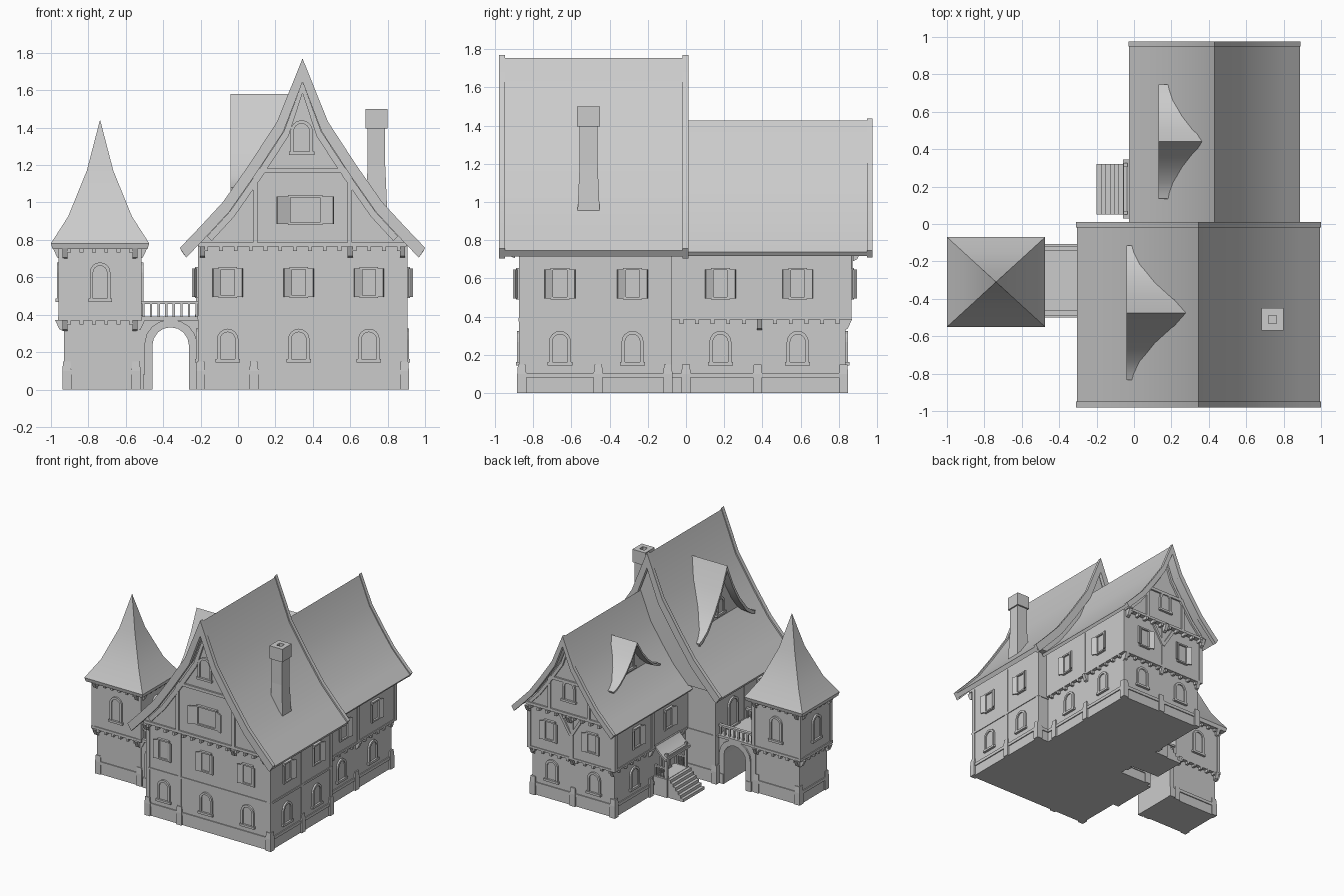
import bpy, bmesh
from math import pi, sin, cos, radians
from mathutils import Matrix, Vector

if "Cube" in bpy.data.objects:
    bpy.data.objects.remove(bpy.data.objects["Cube"])

I = Matrix.Identity(4)

def frame(x, y, deg):
    """Wall frame: local x along wall, local -y outward (0 = front, 90 = right, 180 = back, 270 = left)."""
    return Matrix.Translation((x, y, 0)) @ Matrix.Rotation(radians(deg), 4, 'Z')

def loft(bm, rings, M=I):
    """Rectangular rings (cx, cy, hx, hy, z) joined bottom to top."""
    rows = [[bm.verts.new(M @ Vector((cx + sx * hx, cy + sy * hy, z)))
             for sx, sy in ((-1, -1), (1, -1), (1, 1), (-1, 1))] for cx, cy, hx, hy, z in rings]
    bm.faces.new(rows[0][::-1])
    bm.faces.new(rows[-1])
    for a, b in zip(rows, rows[1:]):
        for i in range(4):
            j = (i + 1) % 4
            bm.faces.new((a[i], a[j], b[j], b[i]))

def box(bm, x0, x1, y0, y1, z0, z1, M=I):
    r = ((x0 + x1) / 2, (y0 + y1) / 2, (x1 - x0) / 2, (y1 - y0) / 2)
    loft(bm, [(*r, z0), (*r, z1)], M)

def prism(bm, pts, a, b, M=I):
    """Polygon in x,z extruded along y."""
    A = [bm.verts.new(M @ Vector((x, a, z))) for x, z in pts]
    B = [bm.verts.new(M @ Vector((x, b, z))) for x, z in pts]
    bm.faces.new(A)
    bm.faces.new(B[::-1])
    for i in range(len(pts)):
        j = (i + 1) % len(pts)
        bm.faces.new((A[i], B[i], B[j], A[j]))

def strip(bm, outer, inner, a, b, M=I):
    """Band between two x,z lines, extruded along y."""
    rows = [[bm.verts.new(M @ Vector(p)) for p in ((o[0], a, o[1]), (o[0], b, o[1]), (i[0], b, i[1]), (i[0], a, i[1]))]
            for o, i in zip(outer, inner)]
    bm.faces.new(rows[0])
    bm.faces.new(rows[-1][::-1])
    for r, s in zip(rows, rows[1:]):
        for k in range(4):
            l = (k + 1) % 4
            bm.faces.new((r[k], s[k], s[l], r[l]))

def beam(bm, p, q, w, a, b, M=I):
    p, q = Vector(p), Vector(q)
    n = (q - p).normalized().orthogonal() * w / 2
    prism(bm, [p + n, q + n, q - n, p - n], a, b, M)

def make(name, fill, smooth=False):
    bm = bmesh.new()
    fill(bm)
    bmesh.ops.recalc_face_normals(bm, faces=bm.faces)
    me = bpy.data.meshes.new(name)
    bm.to_mesh(me)
    bm.free()
    ob = bpy.data.objects.new(name, me)
    bpy.context.collection.objects.link(ob)
    if smooth:
        bpy.context.view_layer.objects.active = ob
        ob.select_set(True)
        bpy.ops.object.shade_smooth_by_angle(angle=radians(30))
        ob.select_set(False)

def arch(h, z0, z1, rise, n=8):
    return [(-h, z0)] + [(-h * cos(pi * i / n), z1 - rise + rise * sin(pi * i / n)) for i in range(n + 1)] + [(h, z0)]

def arched_window(bm, M, z0, z1, w=.115):
    h = w / 2
    strip(bm, arch(h, z0, z1, h), arch(h - .018, z0, z1 - .018, h - .018), -.014, .01, M)
    prism(bm, arch(h - .016, z0, z1 - .016, h - .016), -.004, .01, M)
    box(bm, -h - .008, h + .008, -.02, .01, z0 - .006, z0 + .012, M)

def shutter_window(bm, M, z0, z1, w=.085, sw=.042):
    h = w / 2
    box(bm, -h, h, -.006, .01, z0, z1, M)
    for z in (z0, z1 - .012):
        box(bm, -h - .006, h + .006, -.02, .01, z, z + .012, M)
    for s in (-1, 1):
        box(bm, s * h - .007, s * h + .007, -.016, .01, z0, z1, M)
        S = M @ Matrix.Translation((s * h, -.008, 0)) @ Matrix.Rotation(radians(-25 * s), 4, 'Z')
        box(bm, min(0, s * sw), max(0, s * sw), -.01, .0, z0 + .005, z1 - .008, S)

def dentils(bm, M, half, z, n):
    for i in range(n):
        u = -half + 2 * half * (i + .5) / n
        box(bm, u - .01, u + .01, -.02, .02, z - .025, z, M)

def brackets(bm, M, us, z, d=.035):
    for u in us:
        prism(bm, [(-d, z), (.01, z), (.01, z - .06), (-.012, z - .05)], u - .014, u + .014,
              M @ Matrix.Rotation(pi / 2, 4, 'Z') @ Matrix.Rotation(0, 4, 'Z'))

def footing(name, x0, x1, y0, y1, posts):
    def fill(bm):
        box(bm, x0 - .008, x1 + .008, y0 - .008, y1 + .008, .08, .105)
        for x, y in posts:
            loft(bm, [(x, y, .024, .024, 0), (x, y, .024, .024, .1), (x, y, .02, .02, .15)])
    make(name, fill)

# Gabled roof profile (half width, height); wing uses a scaled copy
PROF = [(0, 1.755), (.13, 1.42), (.28, 1.19), (.42, .99), (.54, .86), (.65, .745)]
MAIN = lambda p: (p[0], p[1])
WING = lambda p: (p[0] * .702, .72 + (p[1] - .72) * .683)

def line(cx, f, dx=0, dz=0, apex=0, prof=PROF):
    r = [f((d + dx, z + dz) if d else (0, z + apex)) for d, z in prof]
    return [(cx - d, z) for d, z in r[:0:-1]] + [(cx + d, z) for d, z in r]

def gabled_roof(name, cx, f, y0, y1, ends):
    make(name + "_roof", lambda bm: strip(bm, line(cx, f), line(cx, f, -.02, -.03, -.08), y0, y1), True)
    def boards(bm):
        for a, b in ends:
            strip(bm, line(cx, f, .006, .012, .015), line(cx, f, -.028, -.04, -.11), a, b)
    make(name + "_bargeboards", boards, True)

def attic(name, cx, f, y0, y1, M, half):
    wall = [(0, 1.68), (.11, 1.39), (.26, 1.16), (.4, .96), (.52, .83), (.555, .795), (.555, .765)]
    make(name + "_gable_wall", lambda bm: prism(bm, line(cx, f, 0, 0, 0, wall), y0, y1))
    def trim(bm):
        strip(bm, line(0, f, -.03, -.04, -.11, PROF[:5]), line(0, f, -.055, -.065, -.17, PROF[:5]), -.015, .01, M)
        for s in (-1, 1):
            (x, a), (_, b) = f((.252, .77)), f((.252, 1.17))
            box(bm, s * x - .012, s * x + .012, -.012, .01, a, b, M)
        box(bm, -x, x, -.014, .01, b - .012, b + .012, M)
        zb = f((0, .765))[1]
        box(bm, -half, half, -.012, .01, zb, zb + .022, M)
        dentils(bm, M, half, zb, 14 if half > .5 else 10)
        brackets(bm, M, (-half + .02, 0 if half < .5 else -.255, half - .02), zb)
    make(name + "_gable_timbers", trim)

def dormer(name, xf, xi, cy, half, z0, z1):
    M = frame(xf, cy, 270)
    P = [(0, 1), (.22, .64), (.45, .36), (.72, .12), (.9, .03), (1, 0)]
    f = lambda p: (p[0] * half, z0 + p[1] * (z1 - z0))
    make(name + "_roof", lambda bm: strip(bm, line(0, f, 0, 0, 0, P), line(0, f, -.02, -.05, -.09, P), 0, xi - xf, M), True)
    W = [(0, .93), (.2, .6), (.43, .32), (.66, .11), (.66, -.1)]
    make(name + "_wall", lambda bm: prism(bm, line(0, f, 0, 0, 0, W), .07, xi - xf, M))
    zw = z0 + .18 * (z1 - z0)
    make(name + "_window", lambda bm: arched_window(bm, frame(xf + .07, cy, 270), zw, zw + .14, .1))

# Main house
make("main_walls", lambda bm: box(bm, -.21, .9, -.87, -.08, 0, .78))
footing("main_footing", -.21, .9, -.87, -.08, [(x, y) for x in (-.2, .89) for y in (-.86, -.46, -.095)] + [(.085, -.86)])
attic("main", .345, MAIN, -.905, -.03, frame(.345, -.905, 0), .555)
gabled_roof("main", .345, MAIN, -.97, .005, [(-.98, -.948), (-.018, .012)])

def main_timbers(bm):
    for x, y in [(x, y) for x in (-.2, .89) for y in (-.86, -.46, -.09)] + [(.085, -.86)]:
        box(bm, x - .015, x + .015, y - .015, y + .015, .1, .77)
    box(bm, -.216, .906, -.876, -.074, .375, .392)
make("main_timbers", main_timbers)

def main_windows(bm):
    for x in (-.055, .325, .7):
        arched_window(bm, frame(x, -.87, 0), .15, .325)
        shutter_window(bm, frame(x, -.87, 0), .49, .655)
    for y in (-.66, -.28):
        arched_window(bm, frame(.9, y, 90), .15, .325)
        shutter_window(bm, frame(.9, y, 90), .49, .655)
    arched_window(bm, frame(-.21, -.66, 270), .15, .325)
    shutter_window(bm, frame(-.21, -.66, 270), .49, .655)
    arched_window(bm, frame(-.21, -.3, 270), .39, .63, .13)
    arched_window(bm, frame(.34, -.905, 0), 1.26, 1.44, .12)
    shutter_window(bm, frame(.36, -.905, 0), .88, 1.04, .17, .075)
make("main_windows", main_windows)
dormer("main_dormer", -.04, .3, -.475, .36, 1.08, 1.58)

# Rear wing with jettied upper floor
make("wing_lower_walls", lambda bm: box(bm, .06, .8, -.09, .835, 0, .4))
make("wing_upper_walls", lambda bm: box(bm, .04, .82, -.09, .86, .385, .765))
footing("wing_footing", .06, .8, -.08, .835, [(x, y) for x in (.07, .79) for y in (0, .375, .825)] + [(.43, .825)])
attic("wing", .43, WING, -.03, .885, frame(.43, .885, 180), .39)
gabled_roof("wing", .43, WING, -.05, .965, [(.948, .977)])

def wing_timbers(bm):
    for x, y in [(x, y) for x in (.05, .81) for y in (.375, .85)] + [(.43, .85)]:
        box(bm, x - .016, x + .016, y - .016, y + .016, .385, .755)
    box(bm, .034, .826, -.07, .866, .385, .402)
    B = frame(.43, .86, 180)
    for s in (-1, 1):
        beam(bm, (0, .58), (s * .1, .74), .022, -.012, .01, B)
    dentils(bm, frame(.43, .84, 180), .38, .387, 10)
    brackets(bm, frame(.43, .835, 180), (-.36, 0, .36), .387)
    for M in (frame(.805, .385, 90), frame(.055, .385, 270)):
        dentils(bm, M, .45, .387, 11)
        brackets(bm, M, (0,), .387)
make("wing_timbers", wing_timbers)

def wing_windows(bm):
    for y in (.18, .585):
        arched_window(bm, frame(.8, y, 90), .15, .325)
        shutter_window(bm, frame(.82, y, 90), .49, .655)
        shutter_window(bm, frame(.04, y, 270), .49, .655)
    arched_window(bm, frame(.06, .585, 270), .15, .325)
    arched_window(bm, frame(.06, .19, 270), .15, .35, .12)
    for x in (.24, .62):
        arched_window(bm, frame(x, .835, 180), .15, .325)
        shutter_window(bm, frame(x, .86, 180), .49, .655)
    arched_window(bm, frame(.43, .885, 180), .87, 1.04)
make("wing_windows", wing_windows)
dormer("wing_dormer", .13, .39, .44, .305, .97, 1.26)

# Chimney
def chimney(bm):
    x, y = .74, -.51
    loft(bm, [(x, y, .06, .06, .85), (x, y, .058, .058, .95), (x, y, .047, .047, 1.2), (x, y, .047, .047, 1.45)])
    for a, b, c, d in ((-.058, .058, -.06, -.022), (-.058, .058, .022, .06), (-.058, -.022, -.022, .022), (.022, .058, -.022, .022)):
        box(bm, x + a, x + b, y + c, y + d, 1.395, 1.5)
make("chimney", chimney)

# Tower
TX, TY = -.7375, -.31
make("tower_walls", lambda bm: (box(bm, -.93, -.53, -.49, -.13, 0, .39), box(bm, -.955, -.52, -.51, -.11, .375, .77)))
footing("tower_footing", -.93, -.53, -.49, -.13, [(x, y) for x in (-.915, -.545) for y in (-.475, -.145)])
make("tower_roof", lambda bm: loft(bm, [(TX, TY, .2625 * s, .24 * s, z) for s, z in
     ((.97, .752), (1, .782), (.65, .925), (.27, 1.17), (.003, 1.44))]), True)

def tower_details(bm):
    box(bm, -.962, -.513, -.517, -.103, .368, .39)
    for x in (-.945, -.53):
        for y in (-.5, -.12):
            box(bm, x - .015, x + .015, y - .015, y + .015, .38, .76)
    for deg, hw, hl in ((0, .2175, .2), (90, .2, .2175), (180, .2175, .2), (270, .2, .2175)):
        M = Matrix.Translation((TX, TY, 0)) @ Matrix.Rotation(radians(deg), 4, 'Z')
        W = M @ Matrix.Translation((0, -hl, 0))
        arched_window(bm, W, .475 if deg != 90 else .4, .68, .11)
        for z, o in ((.372, .012), (.757, 0)):
            D = M @ Matrix.Translation((0, -hl + o, 0))
            dentils(bm, D, hw - .02, z, 6)
            brackets(bm, D, (-hw + .03, hw - .03), z)
make("tower_details", tower_details)

# Arched bridge with railings
BX = -.36
shape = arch(.1, 0, .335, .1)
make("bridge", lambda bm: prism(bm, [(BX + x, z) for x, z in shape] + [(-.2, 0), (-.2, .375), (-.54, .375), (-.54, 0)], -.485, -.125))
def arch_stones(bm):
    for y in (-.485, -.125):
        strip(bm, arch(.14, 0, .375, .13), arch(.098, 0, .333, .098), y - .012, y + .012, frame(BX, 0, 0))
        for s in (-1, 1):
            box(bm, BX + s * .125 - .024, BX + s * .125 + .024, y - .016, y + .016, 0, .08)
make("bridge_arch_stones", arch_stones)
def railing(bm):
    box(bm, -.53, -.2, -.5, -.107, .37, .39)
    for y in (-.475, -.13):
        box(bm, -.525, -.205, y - .013, y + .013, .457, .472)
        for i in range(8):
            x = -.505 + i * .0405
            box(bm, x - .006, x + .006, y - .006, y + .006, .385, .46)
make("bridge_deck_and_rails", railing)

# Porch and steps on the wing's left side
def porch(bm):
    box(bm, -.06, .07, .045, .33, 0, .15)
    for y in (.06, .315):
        box(bm, -.055, -.035, y - .01, y + .01, .15, .35)
        box(bm, -.05, .06, y - .008, y + .008, .225, .238)
        for i in range(4):
            box(bm, -.02 + i * .022, -.01 + i * .022, y - .005, y + .005, .15, .23)
    box(bm, -.055, -.035, .05, .325, .315, .335)
make("porch", porch)
porch_line = [(.075, .455), (.03, .395), (-.015, .35), (-.06, .32)]
make("porch_roof", lambda bm: strip(bm, porch_line, [(x, z - .02) for x, z in porch_line], .03, .345), True)
def steps(bm):
    for i in range(6):
        box(bm, -.2 + i * .0235, -.05, .05, .32, i * .0245, (i + 1) * .0245)
make("steps", steps)
